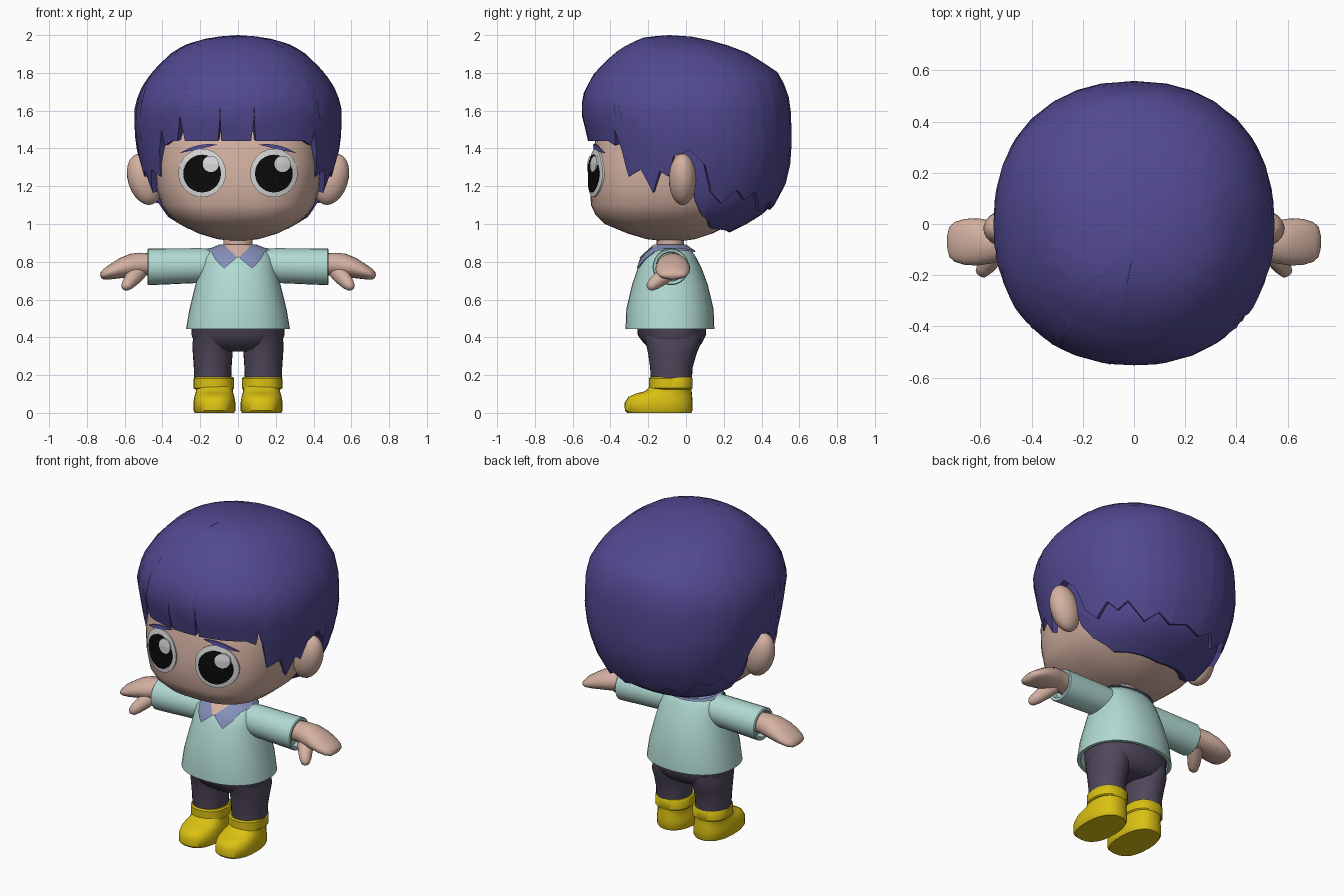
import bpy, bmesh, math
from mathutils import Vector, Matrix

if "Cube" in bpy.data.objects:
    bpy.data.objects.remove(bpy.data.objects["Cube"])


def material(name, rgb):
    m = bpy.data.materials.new(name)
    m.diffuse_color = (*rgb, 1)
    m.use_nodes = True
    m.node_tree.nodes["Principled BSDF"].inputs["Base Color"].default_value = m.diffuse_color
    return m


HAIR = material("violet hair", (0.083, 0.066, 0.28))
SKIN = material("skin", (0.66, 0.44, 0.36))
SHIRT = material("mint shirt", (0.44, 0.70, 0.65))
COLLAR = material("blue collar", (0.23, 0.27, 0.48))
PANTS = material("dark trousers", (0.08, 0.064, 0.105))
BOOT = material("yellow boots", (0.70, 0.53, 0.006))
WHITE = material("eye white", (0.66, 0.66, 0.66))
BLACK = material("eye black", (0.003, 0.003, 0.003))


def skin_rings(name, rings, mat, cap_start=True, cap_end=True, sharp=40):
    """Join rings of points into a closed surface with fan caps."""
    bm = bmesh.new()
    rows = [[bm.verts.new(p) for p in r] for r in rings]
    n = len(rows[0])
    for a, b in zip(rows, rows[1:]):
        for i in range(n):
            j = (i + 1) % n
            bm.faces.new((a[i], a[j], b[j], b[i]))
    for row, on in ((rows[0], cap_start), (rows[-1], cap_end)):
        if on:
            c = bm.verts.new(sum((v.co for v in row), Vector()) / n)
            for i in range(n):
                bm.faces.new((row[i], row[(i + 1) % n], c))
    bmesh.ops.remove_doubles(bm, verts=bm.verts, dist=0.0002)
    bmesh.ops.recalc_face_normals(bm, faces=bm.faces)
    me = bpy.data.meshes.new(name)
    bm.to_mesh(me)
    bm.free()
    ob = bpy.data.objects.new(name, me)
    bpy.context.collection.objects.link(ob)
    me.materials.append(mat)
    bpy.ops.object.select_all(action='DESELECT')
    ob.select_set(True)
    bpy.context.view_layer.objects.active = ob
    bpy.ops.object.shade_smooth_by_angle(angle=math.radians(sharp))
    return ob


def at(table, z):
    """Interpolate (half width, front y, back y) at a height."""
    t = sorted(table)
    z = min(max(z, t[0][0]), t[-1][0])
    for a, b in zip(t, t[1:]):
        if z <= b[0]:
            f = (z - a[0]) / (b[0] - a[0])
            return [a[i] + f * (b[i] - a[i]) for i in (1, 2, 3)]


def outline(th, rx, yf, yb, p):
    """Superellipse point, angle 0 at the front; p = (front, back) power."""
    s, c = math.sin(th), math.cos(th)
    e = 2 / (p[0] if c > 0 else p[1])
    x = math.copysign(abs(s) ** e, s) * rx
    return x, (yf + yb) / 2 - math.copysign(abs(c) ** e, c) * (yb - yf) / 2


def loft(name, table, mat, cx=0, p=(2, 2), n=36, **kw):
    rings = []
    for z, rx, yf, yb in table:
        pts = [outline(2 * math.pi * i / n, rx, yf, yb, p) for i in range(n)]
        rings.append([(cx + x, y, z) for x, y in pts])
    return skin_rings(name, rings, mat, **kw)


def shell(name, table, rim, mat, p=(2.2, 2.2), rows=14, n=32, ease=1.8):
    """Surface hanging from the top of the table to a rim height per angle."""
    rim = sorted(rim)
    angles = sorted({-180 + 360 * i / n for i in range(n)} | {a for a, _ in rim if a > -180})
    top = max(t[0] for t in table)

    def rim_z(a):
        for (a0, z0), (a1, z1) in zip(rim, rim[1:]):
            if a <= a1:
                return z0 + (z1 - z0) * (a - a0) / (a1 - a0)
    rings = []
    for r in range(rows + 1):
        f = (r / rows) ** ease
        ring = []
        for a in angles:
            z = top + (rim_z(a) - top) * f
            ring.append((*outline(math.radians(a), *at(table, z), p), z))
        rings.append(ring)
    rings.append([(x * 0.9, y * 0.9, z + 0.012) for x, y, z in rings[-1]])
    return skin_rings(name, rings, mat)


def both(keys):
    return keys + [(-a, z) for a, z in keys if a > 0]


def plate(name, pts, table, p, off, mat):
    """Thin plate laid on the front of a lofted body."""
    def proj(x, z, o):
        rx, yf, yb = at(table, z)
        u = min(abs(x) / rx, 0.999)
        return (x, (yf + yb) / 2 - (yb - yf) / 2 * (1 - u ** p) ** (1 / p) - o, z)
    cx, cz = (sum(q[i] for q in pts) / len(pts) for i in (0, 1))
    rings = [[proj(x, z, off - 0.009) for x, z in pts]]
    for f in (1, 0.75, 0.5, 0.25, 0.0):
        rings.append([proj(cx + (x - cx) * f, cz + (z - cz) * f, off) for x, z in pts])
    return skin_rings(name, rings, mat, cap_start=False, cap_end=False)


def disc(cx, cz, rx, rz, n=28):
    a = [2 * math.pi * i / n for i in range(n)]
    return [(cx + rx * math.cos(t), cz + rz * math.sin(t)) for t in a]


# Head
head = [(0.91, 0.03, -0.12, -0.02), (0.92, 0.11, -0.21, 0.05), (0.95, 0.21, -0.31, 0.14),
        (1.0, 0.31, -0.43, 0.24), (1.05, 0.37, -0.48, 0.31), (1.1, 0.405, -0.503, 0.36),
        (1.2, 0.435, -0.51, 0.42), (1.32, 0.445, -0.508, 0.44), (1.42, 0.44, -0.485, 0.45),
        (1.55, 0.42, -0.46, 0.45), (1.7, 0.34, -0.36, 0.36), (1.8, 0.1, -0.1, 0.1)]
loft("head", head, SKIN, p=(2.8, 2.1), n=48)
loft("neck", [(0.8, 0.078, -0.155, -0.01), (0.96, 0.078, -0.155, -0.01)], SKIN, n=24)

# Hair: outer cap with jagged rim, and the layer beneath that covers the nape
cap = [(2.0, 0.001, -0.091, -0.089), (1.99, 0.14, -0.22, 0.06), (1.95, 0.28, -0.31, 0.21),
       (1.9, 0.36, -0.385, 0.34), (1.8, 0.46, -0.485, 0.49), (1.7, 0.525, -0.54, 0.54),
       (1.6, 0.55, -0.558, 0.555), (1.45, 0.545, -0.52, 0.56), (1.33, 0.525, -0.505, 0.555),
       (1.2, 0.49, -0.49, 0.525), (1.06, 0.44, -0.46, 0.445)]
rim = both([(38, 1.44), (44, 1.415), (46, 1.5), (49, 1.4), (53, 1.25), (62, 1.29), (70, 1.165),
            (74, 1.28), (79, 1.25), (82, 1.36), (90, 1.39), (97, 1.31), (102, 1.17),
            (111, 1.11), (119, 1.18), (127, 1.13), (134, 1.17), (148, 1.07), (158, 1.12),
            (168, 1.075), (180, 1.1)])
rim += [(-34, 1.44), (-32, 1.57), (-29, 1.44), (-9.5, 1.44), (-8.4, 1.57), (-7.8, 1.44),
        (6, 1.44), (7.5, 1.57), (8.2, 1.44)]
shell("hair_cap", cap, rim, HAIR)
under = [(1.62, 0.48, -0.48, 0.49), (1.45, 0.49, -0.497, 0.52), (1.3, 0.475, -0.49, 0.52),
         (1.2, 0.455, -0.47, 0.505), (1.1, 0.42, -0.42, 0.455), (1.03, 0.37, -0.36, 0.38),
         (0.95, 0.27, -0.3, 0.22)]
shell("nape_hair", under, both([(0, 1.48), (40, 1.52), (80, 1.42), (90, 1.32), (93, 1.12),
                                (100, 1.04), (120, 0.975), (180, 0.955)]), HAIR, ease=1)

# Eyes and eyebrows
for side, s in (("left", 1), ("right", -1)):
    x = 0.19 * s
    plate(side + "_eye_white", disc(x, 1.27, 0.126, 0.128), head, 2.8, 0.008, WHITE)
    plate(side + "_pupil", disc(x, 1.267, 0.1, 0.1), head, 2.8, 0.013, BLACK)
    plate(side + "_eye_glint", disc(x + 0.046, 1.318, 0.043, 0.043), head, 2.8, 0.018, WHITE)
    brow = []
    for i in range(9):
        t = i / 8
        brow.append((0.11 + 0.2 * t, 1.42 - 0.045 * t * t + 0.008 * math.sin(math.pi * t)))
    low = [(bx, bz - 0.022 * math.sin(math.pi * i / 8)) for i, (bx, bz) in enumerate(brow)]
    pts = brow + low[-2:0:-1]
    plate(side + "_eyebrow", [(bx * s, bz) for bx, bz in pts], head, 2.8, 0.012, HAIR)


def tube(name, secs, mat, n=24, s=1, **kw):
    """Rings of (centre, u radius vector, v radius vector), mirrored by s."""
    rings = []
    for c, u, v in secs:
        ring = []
        for i in range(n):
            t = 2 * math.pi * i / n
            q = Vector(c) + Vector(u) * math.cos(t) + Vector(v) * math.sin(t)
            ring.append((q.x * s, q.y, q.z))
        rings.append(ring)
    return skin_rings(name, rings, mat, **kw)


# Shirt, neckline and collar
shirt = [(0.52, 0.24, -0.285, 0.115), (0.445, 0.255, -0.3, 0.13), (0.445, 0.275, -0.32, 0.15),
         (0.55, 0.257, -0.316, 0.146), (0.68, 0.225, -0.285, 0.115), (0.76, 0.205, -0.258, 0.085),
         (0.82, 0.19, -0.23, 0.055), (0.86, 0.16, -0.185, 0.03), (0.88, 0.1, -0.14, -0.02)]
loft("shirt", shirt, SHIRT, p=(2.2, 2.2))
collar = [(0.76, 0.215, -0.27, 0.095), (0.82, 0.2, -0.242, 0.067), (0.86, 0.175, -0.2, 0.045),
          (0.892, 0.095, -0.165, 0.0)]
shell("collar", collar, both([(0, 0.835), (3, 0.815), (18, 0.765), (48, 0.85), (60, 0.86),
                              (90, 0.862), (180, 0.85)]), COLLAR, rows=6, ease=1)
neck_v = [(-0.078 + 0.0195 * i, 0.892) for i in range(9)]
neck_v += [(0.052, 0.868), (0.026, 0.844), (0, 0.82), (-0.026, 0.844), (-0.052, 0.868)]
plate("neckline", neck_v, collar, 2.2, 0.006, SKIN)

# Trouser hips
loft("trouser_hips", [(0.325, 0.1, -0.15, 0.02), (0.34, 0.19, -0.195, 0.06),
                      (0.37, 0.232, -0.225, 0.085), (0.41, 0.245, -0.255, 0.105),
                      (0.53, 0.248, -0.265, 0.11)], PANTS, p=(2.3, 2.3))

for side, s in (("left", 1), ("right", -1)):
    # Ear
    tilt = Matrix.Rotation(math.radians(17), 3, 'Y')
    secs = []
    for i in range(13):
        a = math.pi * i / 12
        r = max(math.sin(a), 0.004)
        c = Vector((0.495, -0.018, 1.237)) + tilt @ Vector((0, 0, -0.14 * math.cos(a)))
        secs.append((c, tilt @ Vector((0.088 * r, 0, 0)), (0, 0.073 * r, 0)))
    tube(side + "_ear", secs, SKIN, s=s)

    # Sleeve with a hollow cuff
    sl = [(0.06, 0.08, 0.785), (0.2, 0.092, 0.78), (0.475, 0.097, 0.773), (0.48, 0.092, 0.773),
          (0.478, 0.078, 0.775), (0.44, 0.075, 0.775)]
    tube(side + "_sleeve", [((x, -0.08, z), (0, r, 0), (0, 0, r)) for x, r, z in sl], SHIRT, s=s)

    # Hand and thumb
    hand = [(0.43, 0.785, 0.065, 0.058), (0.5, 0.788, 0.07, 0.06), (0.55, 0.783, 0.083, 0.06),
            (0.61, 0.768, 0.092, 0.052), (0.66, 0.75, 0.09, 0.04), (0.7, 0.735, 0.078, 0.03),
            (0.72, 0.727, 0.06, 0.02), (0.728, 0.724, 0.03, 0.008)]
    tube(side + "_hand", [((x, -0.07, z), (0, ry, 0), (0.3 * rz, 0, rz)) for x, z, ry, rz in hand],
         SKIN, s=s)
    a, b = Vector((0.52, -0.08, 0.755)), Vector((0.603, -0.2, 0.66))
    d = (b - a).normalized()
    u = d.cross(Vector((0, 0, 1))).normalized()
    v = d.cross(u)
    th = [(0, 0.045), (0.4, 0.043), (0.75, 0.034), (0.93, 0.024), (1, 0.006)]
    tube(side + "_thumb", [(a.lerp(b, f), u * r, v * r) for f, r in th], SKIN, n=16, s=s)

    # Trouser leg
    loft(side + "_trouser_leg", [(0.15, 0.098, -0.185, 0.03), (0.24, 0.1, -0.19, 0.035),
                                 (0.31, 0.105, -0.2, 0.055), (0.36, 0.108, -0.21, 0.075),
                                 (0.42, 0.1, -0.23, 0.08)], PANTS, cx=0.134 * s, n=28)
    # Boot and cuff
    loft(side + "_boot", [(0.0, 0.104, -0.312, 0.028), (0.012, 0.111, -0.324, 0.034),
                          (0.055, 0.111, -0.325, 0.035), (0.085, 0.106, -0.305, 0.033),
                          (0.104, 0.1, -0.26, 0.031), (0.115, 0.098, -0.215, 0.03),
                          (0.15, 0.098, -0.185, 0.03)], BOOT, cx=0.125 * s, p=(2.5, 2.3), n=32)
    loft(side + "_boot_cuff", [(0.125, 0.1, -0.188, 0.03), (0.131, 0.107, -0.196, 0.035),
                               (0.182, 0.107, -0.196, 0.035), (0.19, 0.1, -0.188, 0.03)],
         BOOT, cx=0.128 * s, p=(2.3, 2.3), n=32)
